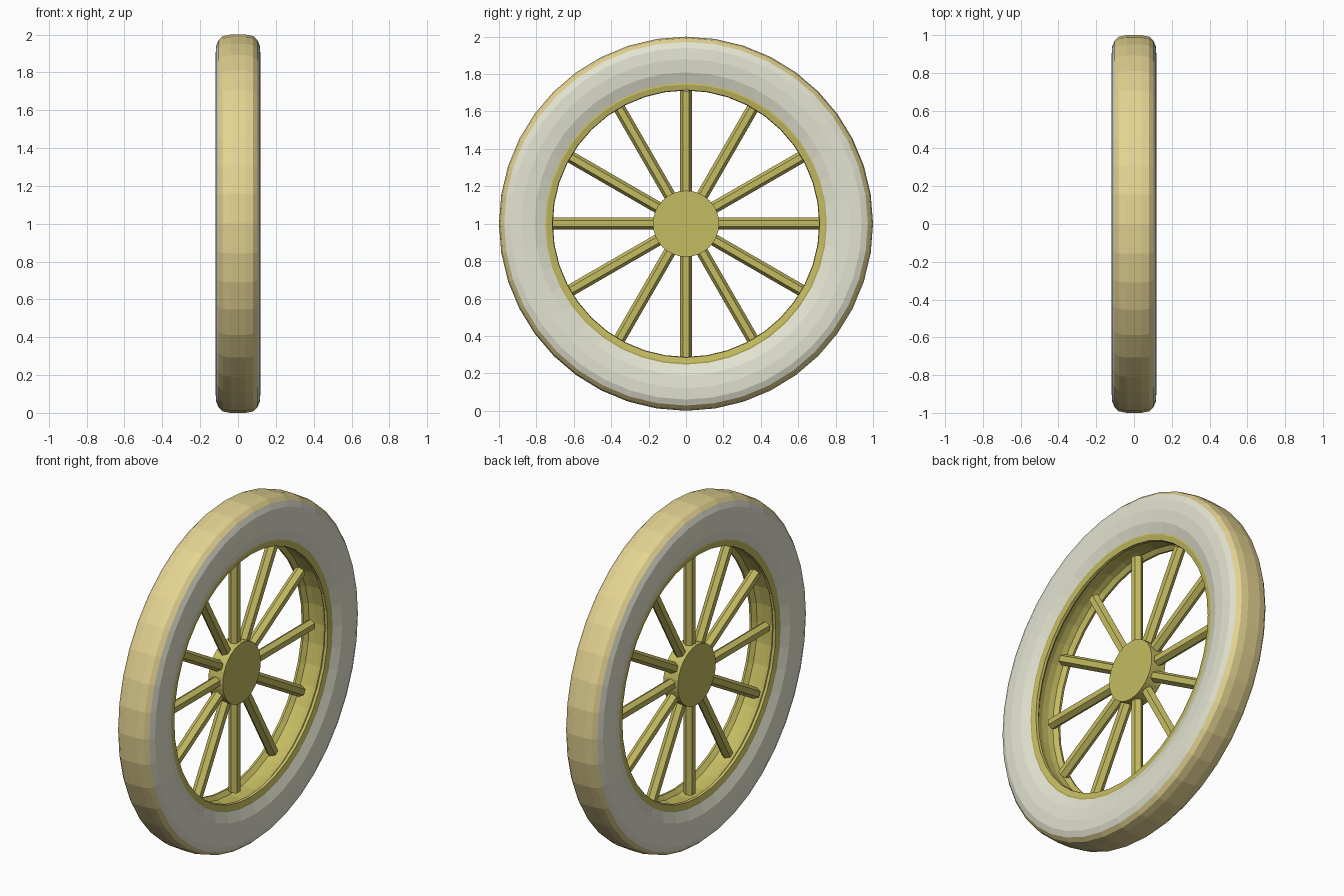
import bpy, bmesh, math
from mathutils import Matrix, Vector

if "Cube" in bpy.data.objects:
    bpy.data.objects.remove(bpy.data.objects["Cube"])

CENTRE = Vector((0, 0, 1))


def srgb(r, g, b):
    f = lambda c: c / 12.92 if c <= 0.04045 else ((c + 0.055) / 1.055) ** 2.4
    return (f(r / 255), f(g / 255), f(b / 255), 1)


def material(name, rgb):
    m = bpy.data.materials.new(name)
    m.diffuse_color = srgb(*rgb)
    m.use_nodes = True
    m.node_tree.nodes["Principled BSDF"].inputs["Base Color"].default_value = m.diffuse_color
    return m


tan = material("tan tread", (228, 211, 146))
grey = material("pale grey sidewall", (228, 228, 210))
olive = material("olive yellow", (196, 187, 97))


def finish(name, bm, mats):
    bmesh.ops.recalc_face_normals(bm, faces=bm.faces)
    me = bpy.data.meshes.new(name)
    bm.to_mesh(me)
    bm.free()
    for m in mats:
        me.materials.append(m)
    ob = bpy.data.objects.new(name, me)
    bpy.context.collection.objects.link(ob)
    return ob


def ring(name, profile, mats, n=40, rule=None):
    """Revolve a closed (x, radius) profile around the axle (x axis)."""
    bm = bmesh.new()
    loops = []
    for i in range(n):
        a = 2 * math.pi * i / n
        loops.append([bm.verts.new(CENTRE + Vector((x, r * math.cos(a), r * math.sin(a))))
                      for x, r in profile])
    k = len(profile)
    for i in range(n):
        p, q = loops[i], loops[(i + 1) % n]
        for j in range(k):
            f = bm.faces.new((p[j], p[(j + 1) % k], q[(j + 1) % k], q[j]))
            if rule:
                f.material_index = rule(profile[j], profile[(j + 1) % k])
    return finish(name, bm, mats)


def mirrored(half):
    return half + [(-x, r) for x, r in reversed(half)]


# tyre: tan tread on the outside, pale grey side walls
tyre = mirrored([(0.04, 1.0), (0.08, 0.992), (0.102, 0.972), (0.116, 0.94),
                 (0.119, 0.88), (0.112, 0.81), (0.09, 0.752)])
ring("tyre", tyre, [tan, grey],
     rule=lambda a, b: 0 if min(a[1], b[1]) > 0.965 else 1)

# rim: shallow channel with a raised lip on each side
rim = mirrored([(0.088, 0.765), (0.092, 0.745), (0.085, 0.715), (0.07, 0.712),
                (0.05, 0.735), (0.02, 0.742)])
ring("rim", rim, [olive])

# hub disc, set slightly to one side
HUB_X = -0.023
bm = bmesh.new()
bmesh.ops.create_cone(bm, cap_ends=True, segments=32, radius1=0.177, radius2=0.177, depth=0.095,
                      matrix=Matrix.Translation((HUB_X, 0, 1)) @ Matrix.Rotation(math.pi / 2, 4, 'Y'))
finish("hub", bm, [olive])

# twelve six-sided spokes
bm = bmesh.new()
for i in range(12):
    m = (Matrix.Translation((HUB_X, 0, 1)) @ Matrix.Rotation(i * math.pi / 6, 4, 'X')
         @ Matrix.Translation((0, 0, 0.435)) @ Matrix.Rotation(math.pi / 2, 4, 'Z'))
    bmesh.ops.create_cone(bm, cap_ends=True, segments=6, radius1=0.032, radius2=0.032,
                          depth=0.55, matrix=m @ Matrix.Rotation(math.pi / 2, 4, 'Z'))
# turn check: an edge of each spoke faces along the axle
finish("spokes", bm, [olive])
